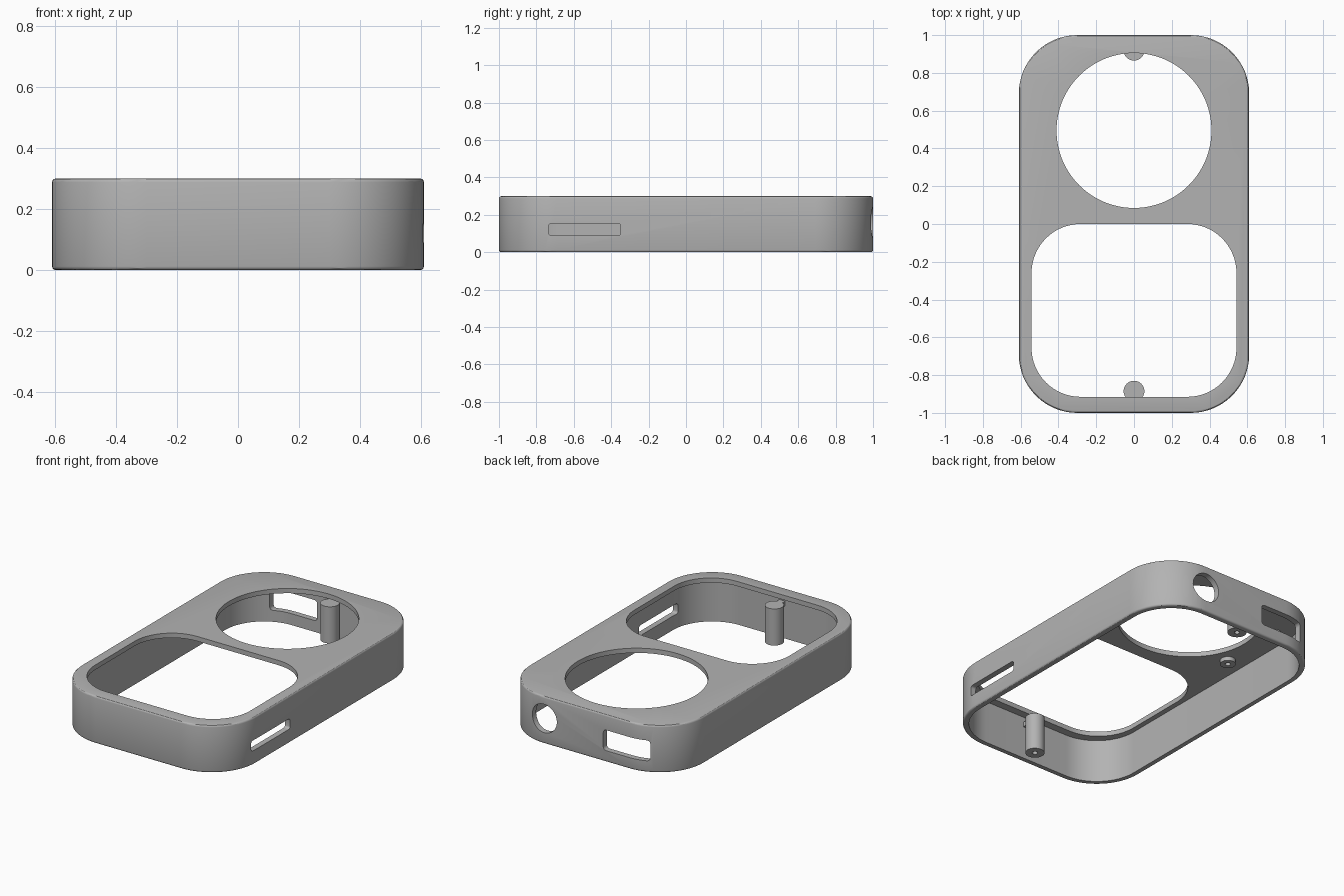
import bpy, bmesh
from math import pi, cos, sin
from mathutils import Matrix, Euler

cube = bpy.data.objects.get("Cube")
if cube:
    bpy.data.objects.remove(cube, do_unlink=True)

grey = bpy.data.materials.new("plain grey")
grey.use_nodes = True
colour = (0.45, 0.45, 0.45, 1)
grey.diffuse_color = colour
grey.node_tree.nodes["Principled BSDF"].inputs["Base Color"].default_value = colour


def prism(name, w, h, r, depth, loc, rot=(0, 0, 0), steps=12):
    """Rounded rectangle extruded along its own z, centred on loc."""
    bm = bmesh.new()
    verts = []
    corners = ((1, 1), (-1, 1), (-1, -1), (1, -1))
    for i, (sx, sy) in enumerate(corners):
        for k in range(steps + 1):
            a = (i + k / steps) * pi / 2
            verts.append(bm.verts.new((sx * (w / 2 - r) + r * cos(a),
                                       sy * (h / 2 - r) + r * sin(a), -depth / 2)))
    bmesh.ops.remove_doubles(bm, verts=verts, dist=1e-5)
    face = bm.faces.new(bm.verts)
    top = bmesh.ops.extrude_face_region(bm, geom=[face])["geom"]
    bmesh.ops.translate(bm, vec=(0, 0, depth),
                        verts=[g for g in top if isinstance(g, bmesh.types.BMVert)])
    bmesh.ops.recalc_face_normals(bm, faces=bm.faces)
    bm.transform(Matrix.Translation(loc) @ Euler(rot).to_matrix().to_4x4())
    return finish(name, bm)


def cylinder(name, r, z0, z1, x, y, sides=40):
    bm = bmesh.new()
    bmesh.ops.create_cone(bm, cap_ends=True, segments=sides, radius1=r, radius2=r,
                          depth=z1 - z0,
                          matrix=Matrix.Translation((x, y, (z0 + z1) / 2)))
    return finish(name, bm)


def finish(name, bm):
    mesh = bpy.data.meshes.new(name)
    bm.to_mesh(mesh)
    bm.free()
    mesh.materials.append(grey)
    ob = bpy.data.objects.new(name, mesh)
    bpy.context.collection.objects.link(ob)
    return ob


def activate(ob):
    bpy.ops.object.select_all(action='DESELECT')
    ob.select_set(True)
    bpy.context.view_layer.objects.active = ob


def cut(ob, cutter):
    activate(ob)
    mod = ob.modifiers.new("cut", 'BOOLEAN')
    mod.operation = 'DIFFERENCE'
    mod.solver = 'EXACT'
    mod.object = cutter
    bpy.ops.object.modifier_apply(modifier=mod.name)
    bpy.data.objects.remove(cutter, do_unlink=True)


def smooth(ob):
    activate(ob)
    bpy.ops.object.shade_smooth_by_angle(angle=pi / 6)


WIDTH, LENGTH, HEIGHT, CORNER = 1.22, 2.0, 0.3, 0.31
WALL, PLATE = 0.036, 0.03
UNDER = HEIGHT - PLATE

# Outer shell with softened top and bottom rims
shell = prism("case_shell", WIDTH, LENGTH, CORNER, HEIGHT, (0, 0, HEIGHT / 2), steps=16)
activate(shell)
bevel = shell.modifiers.new("rim", 'BEVEL')
bevel.width, bevel.segments = 0.012, 3
bevel.limit_method, bevel.angle_limit = 'ANGLE', pi / 4
bpy.ops.object.modifier_apply(modifier=bevel.name)

# Hollow inside, open underneath
cut(shell, prism("cavity", WIDTH - 2 * WALL, LENGTH - 2 * WALL, CORNER - WALL, 1,
                 (0, 0, UNDER - 0.5), steps=16))
# Round opening and screen window in the top plate
cut(shell, cylinder("round_opening", 0.41, 0.2, 0.5, 0, 0.495, 96))
cut(shell, prism("window", 1.085, 0.915, 0.26, 0.3, (0, -0.4575, 0.35), steps=16))
# Back wall: round socket and rectangular port
cut(shell, prism("socket", 0.18, 0.18, 0.09, 0.4, (0.295, 0.95, 0.16), (pi / 2, 0, 0)))
cut(shell, prism("port", 0.31, 0.13, 0.02, 0.3, (-0.275, 0.98, 0.137), (pi / 2, 0, 0), 4))
# Slot in the left wall
cut(shell, prism("slot", 0.385, 0.066, 0.015, 0.2, (0.6, -0.542, 0.122),
                 (pi / 2, 0, pi / 2), 4))
smooth(shell)

# Screw posts, each tied to its end wall by a small bridge
for name, y, side in (("front", -0.885, -1), ("back", 0.92, 1)):
    post = cylinder(name + "_post", 0.055, 0.006, 0.238, 0, y)
    cut(post, cylinder("pilot_hole", 0.016, -0.1, 0.12, 0, y, 20))
    smooth(post)
    prism(name + "_post_bridge", 0.04, 0.09, 0.005, 0.03, (0, side * 0.93, 0.222), steps=2)

# Short screw bosses under the top plate around the round opening
for sx in (-1, 1):
    for y, end in ((0.29, "front"), (0.70, "back")):
        boss = cylinder(end + ("_left" if sx > 0 else "_right") + "_boss",
                        0.045, 0.245, UNDER + 0.005, sx * 0.46, y, 32)
        cut(boss, cylinder("pilot_hole", 0.016, 0.1, 0.262, sx * 0.46, y, 20))
        smooth(boss)
